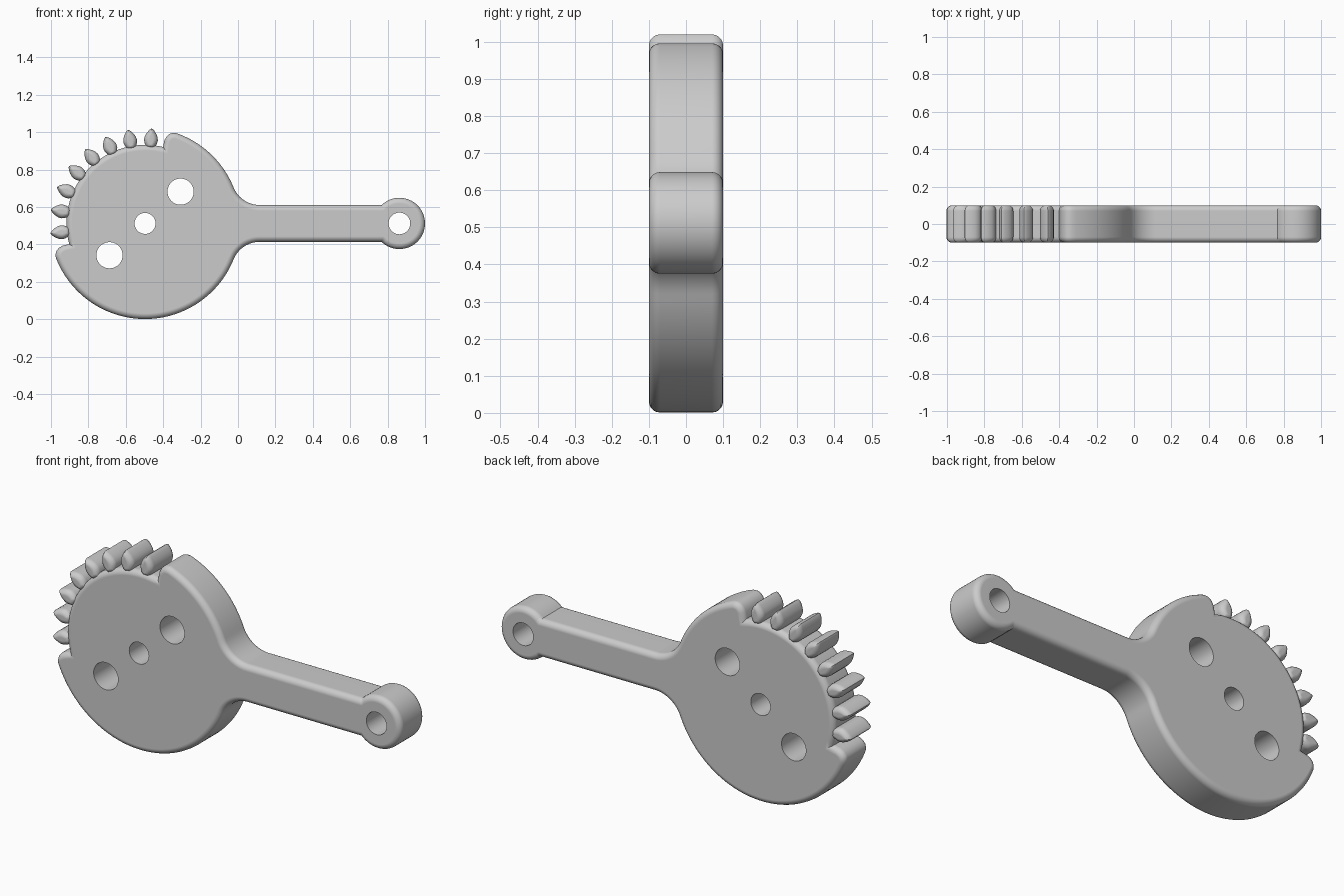
import bpy, bmesh
from math import sin, cos, radians, degrees, asin, atan2, sqrt, pi

cube = bpy.data.objects.get("Cube")
if cube:
    bpy.data.objects.remove(cube, do_unlink=True)

CX, CZ = -0.497, 0.512        # wheel centre
R, ROOT, TIP = 0.511, 0.42, 0.509
HALF = 0.1                    # half thickness
ROUND = 0.03                  # rim rounding
ARM = 0.0985                  # arm half height
BOSS_X, BOSS_R = 0.863, 0.137
AXIS = 136                    # middle of the toothed sector, degrees

grey = bpy.data.materials.new("plain grey")
grey.use_nodes = True
colour = (0.6, 0.6, 0.6, 1)
grey.diffuse_color = colour
grey.node_tree.nodes["Principled BSDF"].inputs["Base Color"].default_value = colour


def make_object(name, bm):
    bmesh.ops.recalc_face_normals(bm, faces=bm.faces)
    mesh = bpy.data.meshes.new(name)
    bm.to_mesh(mesh)
    bm.free()
    mesh.materials.append(grey)
    obj = bpy.data.objects.new(name, mesh)
    bpy.context.collection.objects.link(obj)
    return obj


def finish(obj):
    bpy.ops.object.select_all(action='DESELECT')
    obj.select_set(True)
    bpy.context.view_layer.objects.active = obj
    bpy.ops.object.shade_smooth_by_angle(angle=radians(35))
    weighted = obj.modifiers.new("even_shading", 'WEIGHTED_NORMAL')
    weighted.keep_sharp = True


def arc(x, z, r, start, end, count):
    angles = [radians(start + (end - start) * i / count) for i in range(count + 1)]
    return [(x + r * cos(a), z + r * sin(a)) for a in angles]


def polar(r, angle):
    return CX + r * cos(radians(angle)), CZ + r * sin(radians(angle))


# Body outline: boss, arm, neck fillets, wheel rim and toothed root
fillet = 0.15
fx = sqrt((R + fillet) ** 2 - (ARM + fillet) ** 2)
fz = ARM + fillet
neck = degrees(atan2(fz, fx))
boss_end = 180 - degrees(asin(ARM / BOSS_R))
horn = [(0.506, 73), (0.496, 74.8), (0.478, 76.2), (0.455, 76.9)]

outline = arc(BOSS_X, CZ, BOSS_R, -boss_end, boss_end, 48)
outline += arc(CX + fx, CZ + fz, fillet, 270, 180 + neck, 12)
outline += arc(CX, CZ, R, neck, 71, 20)[1:]
outline += [polar(r, a) for r, a in horn]
outline += arc(CX, CZ, ROOT, 76.7, 2 * AXIS - 76.7, 48)
outline += [polar(r, 2 * AXIS - a) for r, a in reversed(horn)]
outline += arc(CX, CZ, R, 2 * AXIS - 71, 360 - neck, 60)
outline += arc(CX + fx, CZ - fz, fillet, 180 - neck, 90, 12)[1:]

bm = bmesh.new()
front = bm.faces.new([bm.verts.new((x, -HALF, z)) for x, z in outline])
extruded = bmesh.ops.extrude_face_region(bm, geom=[front], use_keep_orig=True)
for v in extruded["geom"]:
    if isinstance(v, bmesh.types.BMVert):
        v.co.y = HALF
bmesh.ops.recalc_face_normals(bm, faces=bm.faces)
rims = [e for e in bm.edges if abs(e.verts[0].co.y - e.verts[1].co.y) < 1e-5]
bmesh.ops.bevel(bm, geom=rims, offset=ROUND, segments=5, profile=0.5,
                affect='EDGES', clamp_overlap=False)
body = make_object("lever_body", bm)

# Through holes
holes = [(CX, CZ, 0.056), (-0.307, 0.682, 0.07),
         (-0.687, 0.342, 0.07), (BOSS_X, CZ, 0.058)]
bpy.context.view_layer.objects.active = body
for x, z, r in holes:
    bpy.ops.mesh.primitive_cylinder_add(vertices=48, radius=r, depth=1,
                                        location=(x, 0, z), rotation=(pi / 2, 0, 0))
    cutter = bpy.context.object
    cutter.name = "hole_cutter"
    cutter.hide_render = True
    bpy.context.view_layer.objects.active = body
    cut = body.modifiers.new("hole", 'BOOLEAN')
    cut.object = cutter
    cut.operation = 'DIFFERENCE'
    cut.solver = 'EXACT'
    bpy.ops.object.modifier_apply(modifier=cut.name)
    bpy.data.objects.remove(cutter, do_unlink=True)
finish(body)

# Gear teeth: almond profile as (radius, half width), shrunk towards both ends
side = [(0.405, 0.016), (0.415, 0.026), (0.432, 0.034), (0.448, 0.037),
        (0.465, 0.034), (0.482, 0.026), (0.497, 0.015), (TIP - 0.003, 0.006)]
profile = [(r, w) for r, w in side] + [(TIP, 0)] + [(r, -w) for r, w in reversed(side)]
MID = 0.445


def build_tooth(index, angle):
    bm = bmesh.new()
    ux, uz = cos(radians(angle)), sin(radians(angle))
    steps = [radians(90 * i / 5) for i in range(6)]
    levels = [(-HALF + ROUND * (1 - sin(a)), ROUND * (1 - cos(a))) for a in reversed(steps)]
    levels += [(-y, d) for y, d in reversed(levels)]
    rings = []
    for y, inset in levels:
        ring = []
        for r, w in profile:
            w *= 1 - inset / 0.04
            r = MID + (r - MID) * (1 - inset / (TIP - MID))
            ring.append(bm.verts.new((CX + r * ux - w * uz, y, CZ + r * uz + w * ux)))
        rings.append(ring)
    n = len(profile)
    for a, b in zip(rings, rings[1:]):
        for i in range(n):
            j = (i + 1) % n
            bm.faces.new((a[i], a[j], b[j], b[i]))
    bm.faces.new(rings[0])
    bm.faces.new(rings[-1])
    finish(make_object(f"gear_tooth_{index + 1}", bm))


for i in range(8):
    build_tooth(i, AXIS + (i - 3.5) * 14.3)
